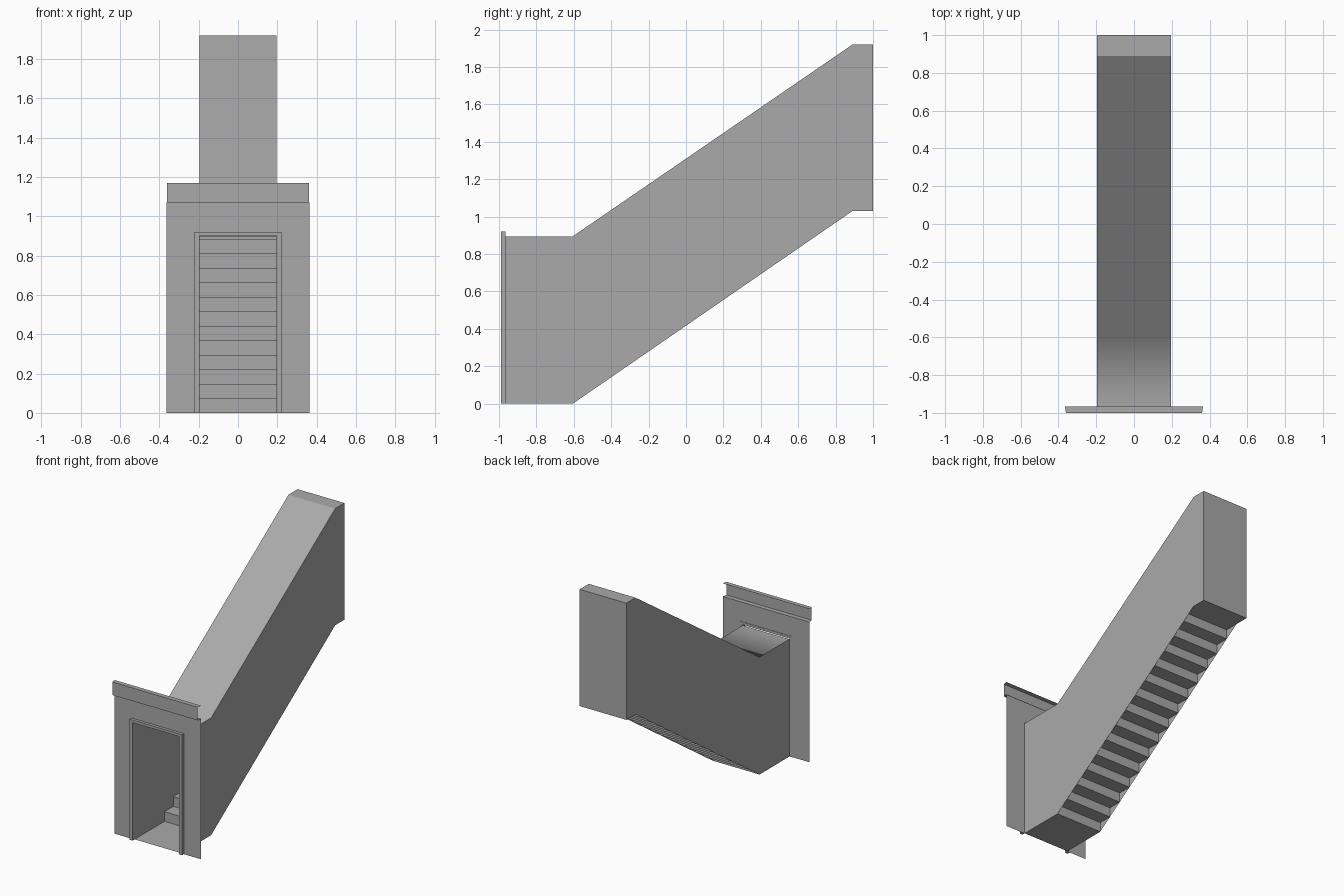
import bpy
import bmesh

cube = bpy.data.objects.get("Cube")
if cube:
    bpy.data.objects.remove(cube, do_unlink=True)

grey = bpy.data.materials.new("plain grey")
grey.use_nodes = True
COLOUR = (0.4, 0.4, 0.4, 1)
grey.diffuse_color = COLOUR
grey.node_tree.nodes["Principled BSDF"].inputs["Base Color"].default_value = COLOUR

HALF = 0.197                    # half width of the stairwell
FRONT, FOOT, HEAD, BACK = -0.965, -0.605, 0.89, 1.0
RISE, ROOM, TOP = 1.03, 0.895, 1.92
STEPS = 14


def finish(name, bm):
    mesh = bpy.data.meshes.new(name)
    bm.to_mesh(mesh)
    bm.free()
    mesh.materials.append(grey)
    obj = bpy.data.objects.new(name, mesh)
    bpy.context.collection.objects.link(obj)
    return obj


def strip(bm, path, halves):
    """Sweep a (y, z) path across x; returns the left and right vertices."""
    left = [bm.verts.new((h, y, z)) for (y, z), h in zip(path, halves)]
    right = [bm.verts.new((-h, y, z)) for (y, z), h in zip(path, halves)]
    for i in range(len(path) - 1):
        bm.faces.new((left[i], left[i + 1], right[i + 1], right[i]))
    return left, right


def arch(half, top):
    return [(-half, 0), (-half, top), (half, top), (half, 0)]


def door_surround(name, outer, inner, y, depth=0.0):
    """Flat doorway outline, optionally given depth towards the back."""
    bm = bmesh.new()
    points = outer + inner[::-1]
    face = bm.faces.new([bm.verts.new((x, y, z)) for x, z in points])
    if depth:
        new = bmesh.ops.extrude_face_region(bm, geom=[face], use_keep_orig=True)
        verts = [g for g in new["geom"] if isinstance(g, bmesh.types.BMVert)]
        bmesh.ops.translate(bm, verts=verts, vec=(0, depth, 0))
        bmesh.ops.recalc_face_normals(bm, faces=bm.faces)
    elif face.normal.y > 0:
        face.normal_flip()
    bm.normal_update()
    return finish(name, bm)


# Stairwell shell: roof, closed back end and both side walls
bm = bmesh.new()
roof = [(FRONT, ROOM), (FOOT, ROOM), (HEAD, TOP), (BACK, TOP), (BACK, RISE)]
left, right = strip(bm, roof, [HALF] * len(roof))
for side, x in ((left, HALF), (right, -HALF)):
    lower = [bm.verts.new((x, y, z)) for y, z in ((HEAD, RISE), (FOOT, 0), (FRONT, 0))]
    bm.faces.new(side + lower)
bmesh.ops.recalc_face_normals(bm, faces=bm.faces)
# Only the bend between the flat and sloping roof is softly shaded
bend = bm.edges.get((left[1], right[1]))
for face in bm.faces:
    face.smooth = True
for edge in bm.edges:
    edge.smooth = edge is bend or edge == bend
shell = finish("stairwell_shell", bm)
weighted = shell.modifiers.new("roof_shading", "WEIGHTED_NORMAL")
weighted.keep_sharp = True
weighted.weight = 90

# Entrance floor, folded stair flight and upper landing
path = [(FRONT, 0), (FOOT, 0)]
run, rise = (HEAD - FOOT) / STEPS, RISE / STEPS
for i in range(STEPS):
    path += [(FOOT + i * run, (i + 1) * rise), (FOOT + (i + 1) * run, (i + 1) * rise)]
path.append((BACK, RISE))
bm = bmesh.new()
strip(bm, path, [HALF] * len(path))
bm.normal_update()
for face in bm.faces:
    if face.normal.z < -0.5 or face.normal.y > 0.5:
        face.normal_flip()
finish("floor_and_stairs", bm)

# Facade panel with doorway, and the raised door trim
opening = arch(0.221, 0.92)
door_surround("facade_panel", arch(0.364, 1.07), opening, -0.968)
door_surround("door_trim", opening, arch(HALF, 0.9), -0.99, 0.025)

# Hollow cornice above the facade, open at the back and ends
bm = bmesh.new()
strip(bm, [(FRONT, 1.07), (-1, 1.07), (-1, 1.17), (FRONT, 1.17)],
      [0.366, 0.36, 0.36, 0.366])
bm.normal_update()
for face in bm.faces:
    if face.normal.y > 0.5 or face.normal.z * (face.calc_center_median().z - 1.12) < -0.01:
        face.normal_flip()
finish("cornice", bm)
